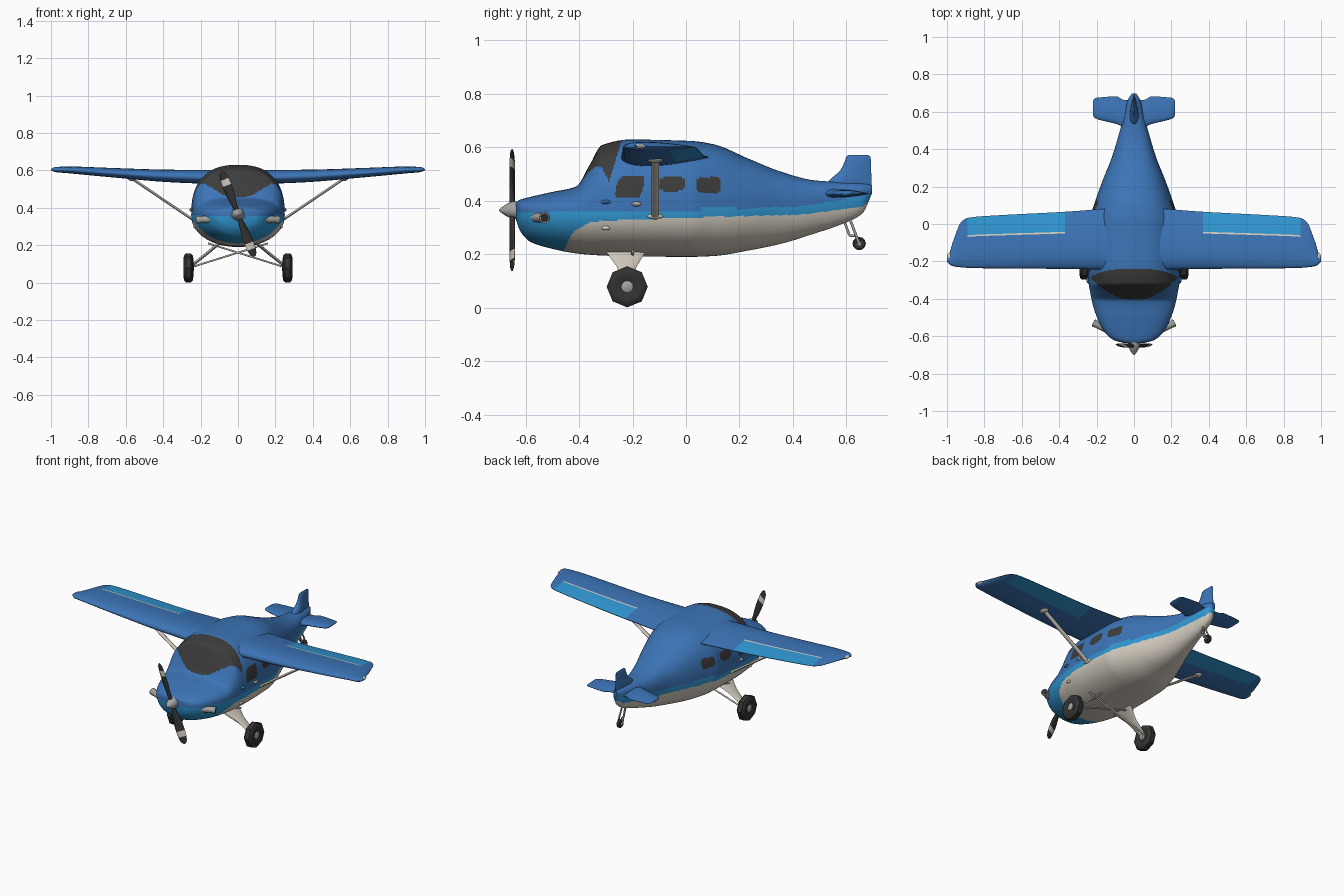
import bpy, math
from mathutils import Vector as V

if "Cube" in bpy.data.objects:
    bpy.data.objects.remove(bpy.data.objects["Cube"])

def mat(name, c):
    m = bpy.data.materials.new(name)
    m.diffuse_color = (*c, 1)
    m.use_nodes = True
    m.node_tree.nodes["Principled BSDF"].inputs["Base Color"].default_value = m.diffuse_color
    return m

BLUE = mat("main blue", (0.045, 0.175, 0.47))
BRIGHT = mat("bright blue", (0.03, 0.31, 0.65))
CREAM = mat("cream", (0.66, 0.61, 0.53))
GLASS = mat("dark glass", (0.045, 0.045, 0.045))
RUBBER = mat("black rubber", (0.032, 0.032, 0.032))
METAL = mat("grey metal", (0.36, 0.36, 0.35))

def lerp(keys, x, col=1):
    if x <= keys[0][0]: return keys[0][col]
    for a, b in zip(keys, keys[1:]):
        if x <= b[0]:
            return a[col] + (b[col] - a[col]) * (x - a[0]) / (b[0] - a[0])
    return keys[-1][col]

def smooth(keys, x):
    """Monotone cubic through all columns of keys."""
    n = len(keys)
    x = min(max(x, keys[0][0]), keys[-1][0])
    i = max(k for k in range(n - 1) if keys[k][0] <= x)
    h = keys[i + 1][0] - keys[i][0]
    t = (x - keys[i][0]) / h
    out = []
    for c in range(1, len(keys[0])):
        s = [(keys[k + 1][c] - keys[k][c]) / (keys[k + 1][0] - keys[k][0]) for k in range(n - 1)]
        def slope(k):
            if k == 0: return s[0]
            if k == n - 1: return s[-1]
            p, q = s[k - 1], s[k]
            return 2 * p * q / (p + q) if p * q > 0 else 0
        a, b = keys[i][c], keys[i + 1][c]
        out.append(a * (2*t**3 - 3*t*t + 1) + b * (3*t*t - 2*t**3)
                   + h * (slope(i) * (t**3 - 2*t*t + t) + slope(i + 1) * (t**3 - t*t)))
    return out

def loft(name, rings, mats, rule=None, mirror=False, angle=40):
    import bmesh
    bm = bmesh.new()
    vr = [[bm.verts.new(p) for p in r] for r in rings]
    n = len(rings[0])
    for a, b in zip(vr, vr[1:]):
        for i in range(n):
            bm.faces.new((a[i], a[(i + 1) % n], b[(i + 1) % n], b[i]))
    bm.faces.new(vr[0]); bm.faces.new(vr[-1])
    bmesh.ops.recalc_face_normals(bm, faces=bm.faces)
    for f in bm.faces:
        f.smooth = True
        if rule: f.material_index = rule(f.calc_center_median(), f.normal)
    me = bpy.data.meshes.new(name)
    bm.to_mesh(me); bm.free()
    for m in mats: me.materials.append(m)
    me.set_sharp_from_angle(angle=math.radians(angle))
    ob = bpy.data.objects.new(name, me)
    bpy.context.collection.objects.link(ob)
    if mirror: ob.modifiers.new("mirror", 'MIRROR').use_mirror_merge = False
    return ob

def circle(c, u, w, n):
    return [c + u * math.cos(2 * math.pi * i / n) + w * math.sin(2 * math.pi * i / n) for i in range(n)]

def lathe(name, c, axis, prof, n, mats, rule=None, mirror=False, angle=40):
    axis = V(axis).normalized()
    u = axis.cross(V((0, 0, 1))).normalized(); w = axis.cross(u)
    return loft(name, [circle(V(c) + axis * d, u * r, w * r, n) for d, r in prof], mats, rule, mirror, angle)

def rod(name, a, b, r, m, mirror=False):
    d = V(b) - V(a)
    return lathe(name, a, d, [(0, r), (d.length, r)], 10, [m], None, mirror)

def blade(name, pts, m):
    """Flat strut: points (x, y, z, half width along y, half thickness)."""
    d = (V(pts[-1][:3]) - V(pts[0][:3])).normalized()
    w = V((0, 1, 0)).cross(d).normalized()
    return loft(name, [circle(V(p[:3]), V((0, p[3], 0)), w * p[4], 16) for p in pts], [m], None, True)

def bump(name, c, s, m):
    prof = [(math.sin(a) * s[1], max(math.cos(a), .01)) for a in [math.radians(k) for k in range(-90, 91, 15)]]
    return loft(name, [circle(V(c) + V((0, d, 0)), V((s[0] * r, 0, 0)), V((0, 0, s[2] * r)), 12) for d, r in prof], [m], None, True)

# fuselage: y, top z, bottom z, half width, z of widest point
body = [(-.637, .395, .33, .05, .36), (-.62, .404, .285, .11, .36), (-.58, .415, .245, .155, .36),
        (-.5, .433, .22, .198, .36), (-.412, .453, .203, .225, .36), (-.36, .535, .198, .235, .36),
        (-.315, .608, .195, .243, .36), (-.21, .629, .192, .25, .36), (.015, .624, .19, .24, .36),
        (.1, .612, .193, .215, .36), (.24, .555, .215, .165, .37), (.352, .51, .238, .12, .385),
        (.483, .476, .278, .08, .4), (.577, .47, .31, .055, .41), (.66, .465, .352, .035, .42),
        (.697, .458, .43, .012, .445)]
stripe_top = [(-.64, .355), (0, .367), (.43, .378), (.7, .425)]
stripe_low = [(-.47, .1), (-.46, .2), (-.445, .245), (-.42, .285), (-.36, .318), (-.3, .326),
              (0, .337), (.43, .348), (.66, .378), (.7, .41)]
windows = [(-.21, .452, .05, .043, .25), (-.053, .463, .048, .027, .1), (.085, .459, .045, .03, 0)]

def body_rule(c, n):
    x, y, z = abs(c.x), c.y, c.z
    # windscreen
    if z > .437 and -.407 + .105 * (x / .22) ** 2 < y < min(-.30 + (z - .43) * .3, -.235):
        return 3
    # cabin windows
    if x > .08:
        for wy, wz, a, b, shear in windows:
            if abs((y - wy - shear * (z - wz)) / a) ** 4 + abs((z - wz) / b) ** 4 < 1:
                return 3
    if z > lerp(stripe_top, y): return 0
    return 1 if z > lerp(stripe_low, y) else 2

def body_ring(y):
    top, bot, hw, zc = smooth(body, y)
    pts = []
    for i in range(192):
        a = 2 * math.pi * i / 192
        c, s = math.cos(a), math.sin(a)
        e = 2 / 2.5 if s > 0 else 2 / 2.1
        pts.append(V((math.copysign(abs(c) ** e, c) * hw, y,
                      zc + (abs(s) ** e * (top - zc) if s > 0 else -abs(s) ** e * (zc - bot)))))
    return pts
loft("fuselage", [body_ring(-.637 + 1.334 * i / 270) for i in range(271)], [BLUE, BRIGHT, CREAM, GLASS], body_rule)

# wings and tail surfaces: span, leading y, trailing y, offset, thickness
CH = [0, .006, .025, .06, .11, .17, .25, .33, .42, .51, .58, .62, .65, .73, .8, .87, .93, .97, 1]
def foil(c):
    return 5 * (.2969 * math.sqrt(c) - .126 * c - .3516 * c * c + .2843 * c**3 - .1036 * c**4) + .03 * c

def surface(name, keys, stations, mats, rule=None, upright=False):
    rings = []
    for s in stations:
        le, te, o, th = smooth(keys, s)
        pts = [(le + (te - le) * c, o + th * foil(c) * 1.05) for c in CH]
        pts += [(le + (te - le) * c, o - th * foil(c) * .95) for c in CH[:0:-1]]
        rings.append([V((p[1], p[0], s)) if upright else V((s, p[0], p[1])) for p in pts])
    return loft(name, rings, mats, rule, not upright, 50)

wing = [(.12, -.245, .085, .562, .075), (.36, -.24, .066, .568, .066), (.7, -.238, .048, .588, .048),
        (.88, -.235, .035, .6, .038), (.92, -.232, .015, .602, .034), (.97, -.225, -.1, .603, .028),
        (.99, -.212, -.165, .604, .018), (1.0, -.2, -.18, .604, .006)]
def wing_rule(c, n):
    le, te, o, th = smooth(wing, c.x)
    f = (c.y - le) / (te - le)
    if .37 < c.x < .89:
        if f > .65: return 1
        if f > .62 and n.z > 0: return 2
    return 0
span = [.12 + .05 * i for i in range(5)] + [.37 + .04 * i for i in range(14)] + [.9 + .005 * i for i in range(21)]
surface("wing", wing, span, [BLUE, BRIGHT, CREAM], wing_rule)

stab = [(0, .5, .66, .427, .034), (.06, .52, .665, .427, .032), (.09, .533, .682, .427, .03),
        (.2, .562, .675, .427, .022), (.214, .57, .668, .427, .014), (.22, .585, .655, .427, .004)]
surface("tailplane", stab, [i * .0055 for i in range(41)], [BLUE])

fin = [(.43, .5, .695, 0, .05), (.48, .54, .694, 0, .042), (.515, .578, .693, 0, .028),
       (.55, .595, .692, 0, .02), (.565, .6, .69, 0, .014), (.572, .61, .68, 0, .004)]
surface("fin", fin, [.43 + .142 * i / 24 for i in range(25)], [BLUE], None, True)

# wing struts with end fittings
blade("wing_strut", [(.24, -.115, .335, .014, .007), (.57, -.115, .558, .014, .007)], CREAM)
bump("strut_upper_fitting", (.565, -.115, .552), (.022, .028, .01), CREAM)
bump("strut_lower_fitting", (.245, -.115, .342), (.012, .03, .01), CREAM)

# main landing gear
blade("gear_leg", [(.1, -.225, .21, .075, .008), (.17, -.222, .152, .036, .008), (.255, -.22, .085, .02, .008)], CREAM)
rod("gear_brace", (.24, -.2, .085), (-.16, -.2, .21), .005, CREAM, True)
lathe("main_wheel", (.265, -.22, .078), (1, 0, 0),
      [(-.016, .03), (-.026, .05), (-.024, .066), (-.014, .077), (.014, .077), (.024, .066), (.026, .05), (.016, .03)],
      8, [RUBBER], None, True)
lathe("wheel_hub", (.265, -.22, .078), (1, 0, 0), [(-.03, .015), (-.022, .023), (.02, .023), (.024, .018)], 12, [METAL], None, True)

# tail wheel
lathe("tail_wheel", (0, .648, .24), (1, 0, 0), [(-.01, .014), (-.011, .02), (-.006, .025), (.006, .025), (.011, .02), (.01, .014)], 12, [RUBBER])
lathe("tail_wheel_hub", (0, .648, .24), (1, 0, 0), [(-.018, .009), (.018, .009)], 10, [METAL])
rod("tail_fork", (.01, .612, .335), (.016, .648, .24), .005, METAL, True)
rod("tail_spring", (0, .59, .33), (0, .612, .27), .005, METAL)
rod("tail_link", (0, .612, .27), (0, .635, .268), .005, METAL)

# propeller: distance, half width, half thickness
HUB = V((0, -.65, .365))
prop = [(0, .011, .011), (.04, .013, .01), (.08, .02, .008), (.12, .026, .007), (.165, .027, .006),
        (.2, .025, .005), (.225, .02, .004), (.238, .012, .003), (.243, .004, .002)]
for sgn, nm in ((1, "upper"), (-1, "lower")):
    d = V((-.36, 0, .933)).normalized() * sgn
    side = d.cross(V((0, 1, 0)))
    w = side * math.cos(.35) + V((0, 1, 0)) * math.sin(.35)
    t = d.cross(w)
    loft("propeller_blade_" + nm, [circle(HUB + d * r, w * a, t * b, 16) for r, a, b in prop], [RUBBER, CREAM],
         lambda c, n, d=d: 1 if .165 < (c - HUB).dot(d) < .2 else 0)
lathe("spinner", (0, -.63, .365), (0, -1, 0), [(0, .033), (.015, .033), (.03, .029), (.045, .021), (.06, .011), (.068, .004), (.07, .001)], 24, [METAL])

# exhaust pipes with dark openings
lathe("exhaust_pipe", (.14, -.567, .338), (1, .5, -.03), [(0, .018), (.06, .018), (.085, .021)], 20, [METAL], None, True)
lathe("exhaust_opening", (.14, -.567, .338), (1, .5, -.03), [(.08, .016), (.087, .016)], 20, [RUBBER], None, True)

# small fittings
bump("wing_tip_light", (.985, -.175, .604), (.014, .022, .009), CREAM)
bump("step_upper", (.243, -.3, .395), (.012, .018, .008), BLUE)
bump("step_lower", (.23, -.3, .298), (.01, .016, .008), CREAM)
bump("door_handle", (.25, -.185, .388), (.01, .018, .009), METAL)
